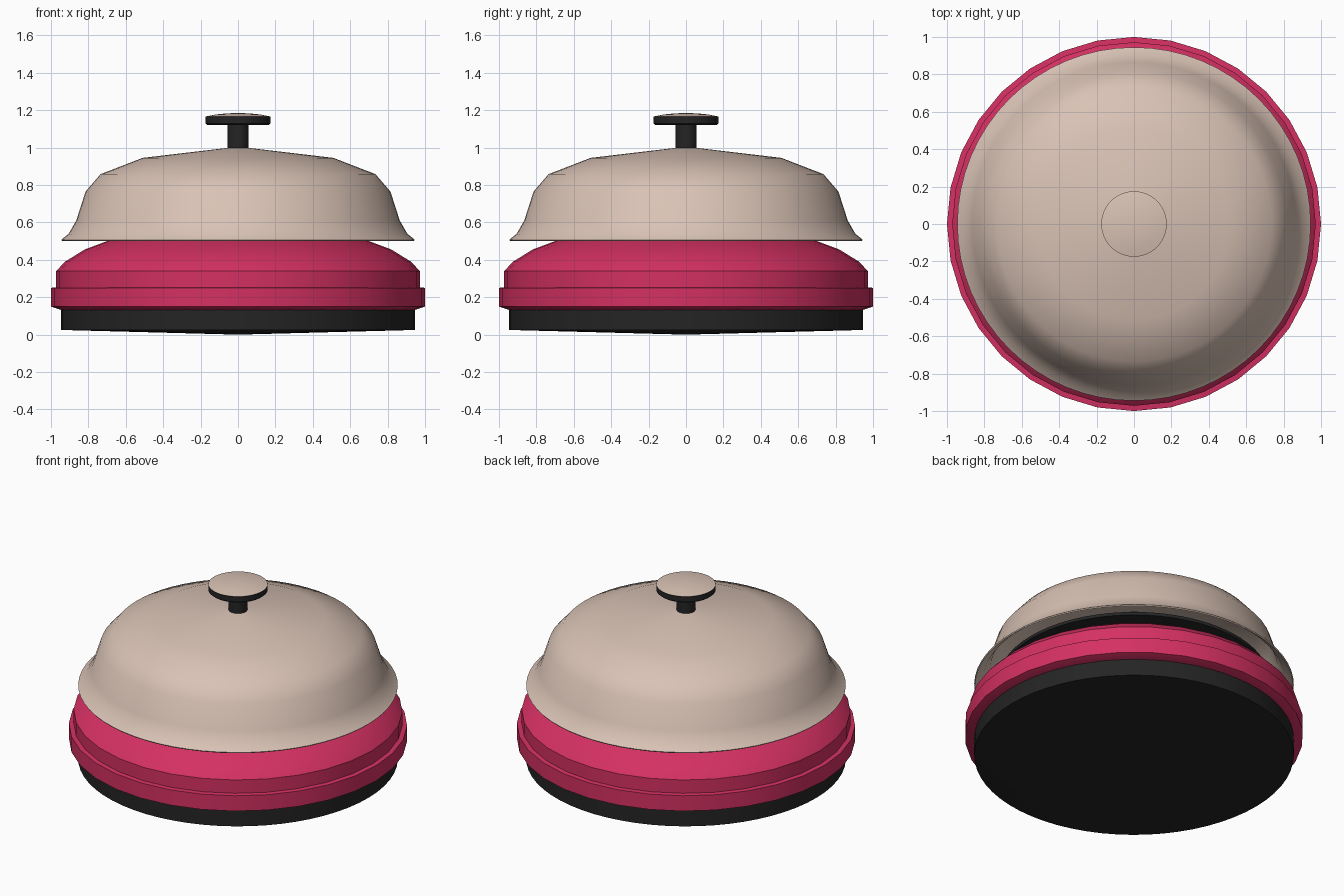
import bpy, bmesh, math
from mathutils import Vector

cube = bpy.data.objects.get("Cube")
if cube:
    bpy.data.objects.remove(cube, do_unlink=True)


def material(name, rgb):
    mat = bpy.data.materials.new(name)
    mat.use_nodes = True
    mat.diffuse_color = (*rgb, 1)
    bsdf = mat.node_tree.nodes["Principled BSDF"]
    bsdf.inputs["Base Color"].default_value = (*rgb, 1)
    bsdf.inputs["Roughness"].default_value = 0.6
    return mat


beige = material("beige", (0.69, 0.54, 0.46))
pink = material("pink", (0.66, 0.03, 0.125))
black = material("black", (0.018, 0.018, 0.018))


def lathe(name, profile, mat, sides, smooth=40):
    """Spin a (radius, height) profile around the z axis."""
    bm = bmesh.new()
    verts = [bm.verts.new((r, 0, z)) for r, z in profile]
    edges = [bm.edges.new(pair) for pair in zip(verts, verts[1:])]
    bmesh.ops.spin(bm, geom=verts + edges, cent=(0, 0, 0), axis=Vector((0, 0, 1)),
                   angle=math.tau, steps=sides, use_merge=True)
    bmesh.ops.remove_doubles(bm, verts=bm.verts, dist=0.0001)
    bmesh.ops.recalc_face_normals(bm, faces=bm.faces)
    mesh = bpy.data.meshes.new(name)
    bm.to_mesh(mesh)
    bm.free()
    mesh.materials.append(mat)
    obj = bpy.data.objects.new(name, mesh)
    bpy.context.collection.objects.link(obj)
    bpy.ops.object.select_all(action='DESELECT')
    obj.select_set(True)
    bpy.context.view_layer.objects.active = obj
    bpy.ops.object.shade_smooth_by_angle(angle=math.radians(smooth))
    return obj


# Foot with a very shallow conical underside
lathe("foot", [(0, 0), (0.945, 0.025), (0.945, 0.14), (0, 0.14)], black, 64)

# Rounded body with a raised band around its lower edge
lathe("body", [(0, 0.13), (0.94, 0.13), (1.0, 0.15), (1.0, 0.25), (0.972, 0.253),
               (0.972, 0.34), (0.925, 0.39), (0.82, 0.455), (0.70, 0.5),
               (0.66, 0.515), (0, 0.515)], pink, 32)

# Dark plate closing the bell from below
lathe("inner_plate", [(0, 0.52), (0.80, 0.52), (0.80, 0.54), (0, 0.54)], black, 64)

# Flared bell shell, outside then inside
outer = [(0, 1.003), (0.06, 0.998), (0.51, 0.945), (0.735, 0.858), (0.815, 0.765),
         (0.865, 0.61), (0.905, 0.54), (0.945, 0.507), (0.94, 0.5)]
inner = [(0.89, 0.54), (0.85, 0.61), (0.80, 0.76), (0.72, 0.845), (0.5, 0.93), (0, 0.985)]
lathe("bell", outer + inner, beige, 64)

# Plunger: rod, cap and domed top
lathe("plunger_rod", [(0, 0.98), (0.055, 0.98), (0.055, 1.14), (0, 1.14)], black, 32)
lathe("plunger_cap", [(0, 1.122), (0.165, 1.122), (0.175, 1.13), (0.175, 1.165), (0, 1.165)],
      black, 64)
lathe("plunger_top", [(0, 1.164), (0.175, 1.166), (0.12, 1.177), (0.06, 1.183), (0, 1.185)],
      beige, 64)
